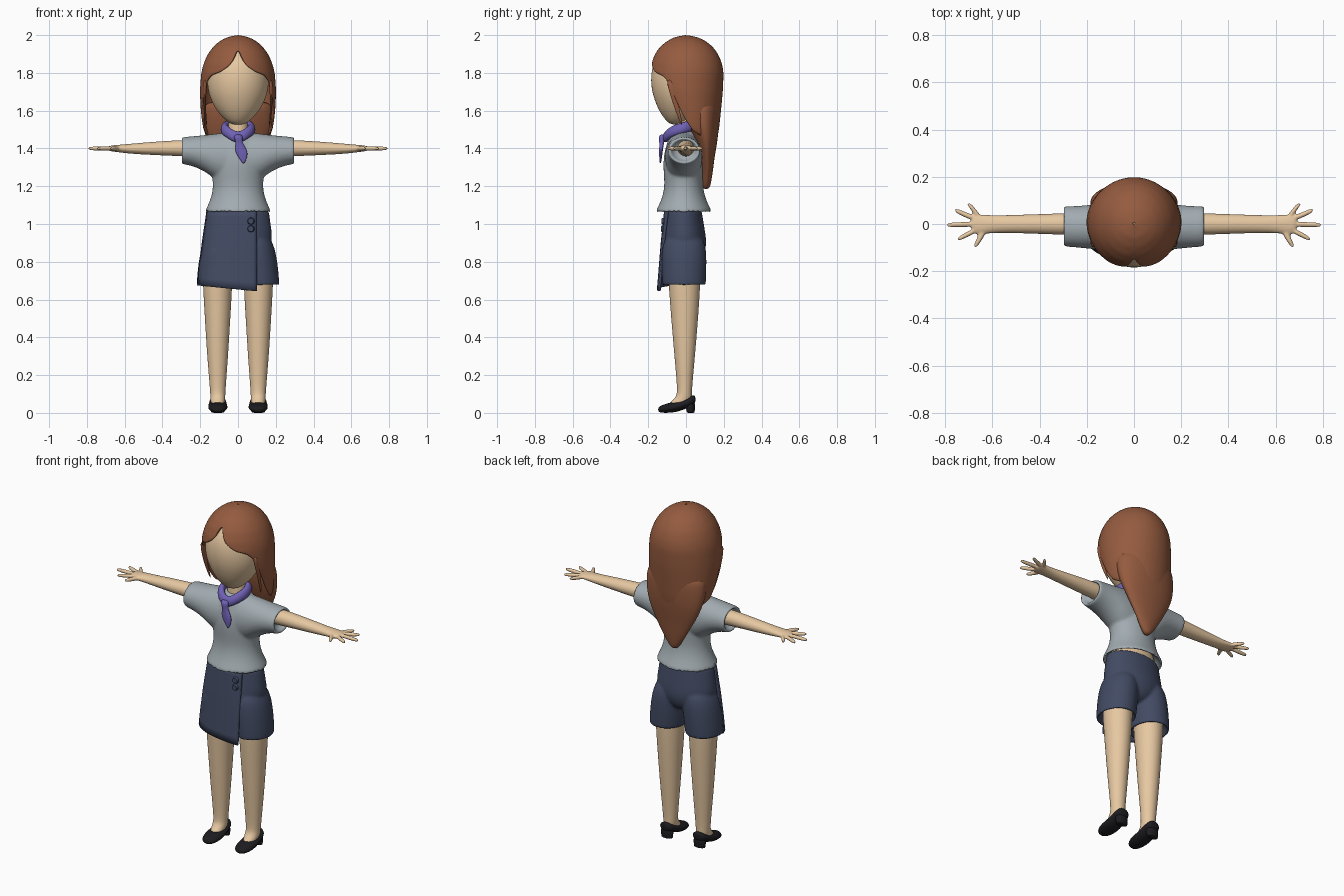
import bpy, bmesh
from math import sin, cos, pi, radians
from mathutils import Vector, Matrix

COL = dict(skin=(.80, .58, .36), hair=(.30, .105, .05), shirt=(.36, .41, .44),
           navy=(.055, .07, .125), black=(.012, .012, .015), purple=(.16, .12, .46))
MATS = {}
for k, c in COL.items():
    MATS[k] = bpy.data.materials.new(k)
    MATS[k].diffuse_color = (*c, 1)


def loft(bm, axis, rings, n=20):
    """Closed tube of ellipses; ring = (position on axis, centre 1, centre 2, radius 1, radius 2)."""
    loops = []
    for p, a, b, ra, rb in rings:
        loop = []
        for i in range(n):
            u, v = a + ra * cos(2 * pi * i / n), b + rb * sin(2 * pi * i / n)
            loop.append(bm.verts.new({'x': (p, u, v), 'y': (u, p, v), 'z': (u, v, p)}[axis]))
        loops.append(loop)
    for l, m in zip(loops, loops[1:]):
        for i in range(n):
            bm.faces.new((l[i], l[(i + 1) % n], m[(i + 1) % n], m[i]))
    bm.faces.new(loops[0])
    bm.faces.new(loops[-1])


def finish(name, bm, mat, mirror=False, sub=2, voxel=0, thick=0):
    bmesh.ops.recalc_face_normals(bm, faces=bm.faces)
    for f in bm.faces:
        f.smooth = True
    me = bpy.data.meshes.new(name)
    bm.to_mesh(me)
    bm.free()
    ob = bpy.data.objects.new(name, me)
    bpy.context.collection.objects.link(ob)
    me.materials.append(MATS[mat])
    if mirror:
        ob.modifiers.new("mirror", 'MIRROR').use_mirror_merge = False
    if thick:
        m = ob.modifiers.new("thickness", 'SOLIDIFY')
        m.thickness, m.offset = thick, -1
    if sub:
        m = ob.modifiers.new("subdivision", 'SUBSURF')
        m.levels = m.render_levels = sub
    if voxel:
        m = ob.modifiers.new("union", 'REMESH')
        m.mode, m.voxel_size, m.use_smooth_shade = 'VOXEL', voxel, True
        m = ob.modifiers.new("soften", 'SMOOTH')
        m.factor, m.iterations = .5, 5
    return ob


def part(name, mat, *tubes, **kw):
    bm = bmesh.new()
    for axis, rings in tubes:
        loft(bm, axis, rings)
    return finish(name, bm, mat, **kw)


def interp(table, x):
    for a, b in zip(table, table[1:]):
        if x <= b[0]:
            t = max(0, (x - a[0]) / (b[0] - a[0]))
            return [p + (q - p) * t for p, q in zip(a[1:], b[1:])]
    return list(table[-1][1:])


# head, neck and midriff
part("head", 'skin', ('z', [(1.525, 0, -.05, .03, .03), (1.55, 0, -.045, .07, .065), (1.6, 0, -.035, .115, .11),
     (1.66, 0, -.03, .148, .14), (1.72, 0, -.03, .164, .156), (1.8, 0, -.025, .168, .164),
     (1.88, 0, -.015, .15, .15), (1.94, 0, 0, .105, .105), (1.965, 0, 0, .05, .05)]))
part("neck", 'skin', ('z', [(1.42, 0, -.01, .06, .055), (1.5, 0, -.01, .052, .05), (1.6, 0, -.01, .05, .05)]))
part("midriff", 'skin', ('z', [(1.03, 0, -.01, .145, .09), (1.08, 0, -.01, .14, .09), (1.15, 0, -.01, .12, .085)]))

# arms with spread fingers
part("arms", 'skin',
     ('x', [(.22, 0, 1.4, .05, .048), (.3, 0, 1.402, .046, .043), (.45, 0, 1.4, .041, .036),
            (.59, 0, 1.398, .036, .025), (.64, -.002, 1.4, .043, .019), (.675, -.002, 1.4, .044, .015),
            (.69, 0, 1.4, .03, .012)]),
     ('x', [(.66, 0, 1.4, .013, .012), (.75, -.003, 1.4, .011, .011), (.785, -.004, 1.4, .01, .01), (.793, -.004, 1.4, .005, .005)]),
     ('x', [(.66, .018, 1.4, .014, .012), (.72, .041, 1.4, .012, .011), (.752, .056, 1.4, .011, .01), (.76, .06, 1.4, .005, .005)]),
     ('x', [(.66, -.02, 1.4, .014, .012), (.71, -.046, 1.4, .012, .011), (.74, -.061, 1.4, .011, .01), (.748, -.065, 1.4, .005, .005)]),
     ('y', [(.02, .65, 1.4, .015, .012), (.06, .68, 1.4, .012, .011), (.083, .697, 1.4, .011, .01), (.09, .702, 1.4, .005, .005)]),
     ('y', [(-.02, .635, 1.4, .018, .013), (-.06, .652, 1.4, .013, .012), (-.092, .67, 1.4, .011, .01), (-.1, .675, 1.4, .005, .005)]),
     mirror=True, sub=1, voxel=.005)

# legs, shoes and heels
part("legs", 'skin', ('z', [(.04, .107, -.035, .036, .06), (.06, .107, -.025, .038, .055), (.085, .107, -.01, .04, .042),
     (.12, .107, -.007, .041, .038), (.3, .108, -.007, .056, .055), (.5, .108, -.007, .068, .072),
     (.68, .108, -.008, .079, .085), (.8, .108, -.01, .08, .088)]), mirror=True)
part("shoes", 'black', ('y', [(-.148, .107, .018, .018, .012), (-.13, .107, .02, .04, .02), (-.09, .107, .027, .051, .027),
     (-.05, .107, .032, .052, .028), (-.01, .107, .046, .048, .028), (.025, .107, .062, .044, .029),
     (.042, .107, .068, .036, .027), (.05, .107, .07, .018, .016)]), mirror=True)
part("heels", 'black', ('z', [(0, .107, .025, .034, .02), (.004, .107, .025, .036, .021), (.03, .107, .023, .037, .025),
     (.06, .107, .02, .04, .03)]), mirror=True, sub=1)

# shorts: pelvis and two flared legs with hollow hems
part("shorts", 'navy',
     ('z', [(.79, 0, -.01, .06, .07), (.84, 0, -.01, .14, .11), (.9, 0, -.01, .187, .122), (.97, 0, -.012, .18, .113),
            (1.05, 0, -.013, .168, .1), (1.09, 0, -.013, .165, .097)]),
     ('z', [(.74, .114, -.01, .075, .085), (.68, .116, -.01, .09, .103), (.668, .117, -.01, .1, .113),
            (.68, .117, -.01, .104, .117), (.78, .108, -.01, .105, .12), (.88, .096, -.01, .1, .12), (.95, .09, -.01, .07, .09)]),
     mirror=True, sub=2, voxel=.008)

# wrap panel over the front of the shorts
bm = bmesh.new()
NX, NZ = 16, 10
grid = []
for j in range(NZ + 1):
    row = []
    for i in range(NX + 1):
        u, v = i / NX, j / NZ
        z = 1.08 - v * (.405 + .03 * u)
        rx, ry = interp([(.64, .222, .155), (.75, .213, .146), (.9, .195, .134), (1.08, .168, .115)], z)
        x = -rx * .985 * (1 - u) + .1 * u
        y = -.005 - (ry - .005) * (1 - abs(x / rx) ** 2.5) ** .4
        row.append(bm.verts.new((x, y, z)))
    grid.append(row)
for a, b in zip(grid, grid[1:]):
    for i in range(NX):
        bm.faces.new((a[i], b[i], b[i + 1], a[i + 1]))
finish("wrap_panel", bm, 'navy', sub=0, thick=.012)

# two buttons
for k, z in enumerate((1.015, .975)):
    bm = bmesh.new()
    bmesh.ops.create_cone(bm, cap_ends=True, segments=20, radius1=.019, radius2=.015, depth=.012,
                          matrix=Matrix.Translation((.068, -.123 - .004 * k, z)) @ Matrix.Rotation(pi / 2, 4, 'X'))
    finish(f"button_{k + 1}", bm, 'navy', sub=0)
    bpy.data.objects[f"button_{k + 1}"].data.shade_flat()

# shirt: flared body and shoulder yoke ending in hollow sleeves
part("shirt", 'shirt',
     ('z', [(1.13, 0, -.01, .11, .08), (1.09, 0, -.011, .145, .12), (1.064, 0, -.012, .16, .132), (1.062, 0, -.012, .177, .15),
            (1.075, 0, -.012, .174, .147), (1.13, 0, -.012, .146, .118), (1.2, 0, -.012, .131, .101),
            (1.28, 0, -.014, .143, .107), (1.36, 0, -.015, .155, .106), (1.43, 0, -.012, .135, .09),
            (1.48, 0, -.01, .09, .07), (1.495, 0, -.01, .06, .05)]),
     ('x', [(0, -.012, 1.35, .1, .135), (.08, -.012, 1.35, .1, .135), (.13, -.012, 1.36, .1, .118), (.17, -.012, 1.373, .096, .1),
            (.22, -.012, 1.383, .091, .084), (.27, -.011, 1.388, .087, .075), (.3, -.01, 1.388, .087, .072),
            (.302, -.01, 1.388, .072, .059), (.275, -.01, 1.39, .062, .055), (.26, -.01, 1.395, .04, .04)]),
     mirror=True, sub=2, voxel=.008)

# neck scarf: tilted roll, knot and hanging tail
bm = bmesh.new()
N, M = 32, 12
vs = []
for i in range(N):
    t = 2 * pi * i / N
    f = max(0, cos(t))                      # t = 0 at the front
    c = Vector((.073 * sin(t), -.03 - .075 * cos(t), 1.505 - .022 * cos(t) - .022 * f ** 4))
    out = Vector((sin(t), -cos(t), -.25))
    vs.append([bm.verts.new(c + out * .02 * cos(2 * pi * j / M) + Vector((0, 0, .03 * sin(2 * pi * j / M)))) for j in range(M)])
for i in range(N):
    for j in range(M):
        p, q, k = vs[i], vs[(i + 1) % N], (j + 1) % M
        bm.faces.new((p[j], q[j], q[k], p[k]))
finish("scarf", bm, 'purple', sub=1)
part("scarf_tail", 'purple', ('z', [(1.475, .0, -.12, .02, .018), (1.455, .002, -.128, .024, .018), (1.43, .006, -.128, .016, .012),
     (1.39, .016, -.133, .034, .01), (1.36, .024, -.134, .027, .008), (1.32, .03, -.136, .005, .004)]))

# hair cap: strands run from the crown down to a hairline set by the angle
SHELL = [(1.19, .03, .03, .1), (1.45, .165, .045, .12), (1.5, .185, .035, .14), (1.6, .197, .02, .165), (1.7, .202, .005, .19),
         (1.8, .195, .002, .197), (1.85, .182, .002, .189), (1.9, .16, .002, .168), (1.94, .13, .002, .138),
         (1.97, .095, .002, .1), (1.99, .055, .001, .058), (2.0, .004, 0, .004)]
EDGE = [(0, 1.93), (8, 1.87), (16, 1.835), (30, 1.805), (48, 1.785), (60, 1.75), (68, 1.66), (76, 1.56), (90, 1.49), (110, 1.46), (180, 1.45)]
bm = bmesh.new()
N, M = 80, 22
rows = []
for i in range(N):
    deg = 360 * i / N
    low = interp(EDGE, min(deg, 360 - deg))[0]
    t, row = radians(deg), []
    for j in range(M + 1):
        s = j / M
        z = 2.0 - (2.0 - low) * s ** 1.7
        rx, cy, ry = interp(SHELL, z)
        row.append(bm.verts.new((rx * sin(t), cy - ry * cos(t), z)))
    rows.append(row)
for i in range(N):
    p, q = rows[i], rows[(i + 1) % N]
    for j in range(M):
        bm.faces.new((p[j], q[j], q[j + 1], p[j + 1]))
bmesh.ops.remove_doubles(bm, verts=[r[0] for r in rows], dist=.002)
finish("hair_cap", bm, 'hair', sub=1, thick=.012)

# long back hair tapering to a point, and thin locks beside the face
part("back_hair", 'hair', ('z', [(1.66, 0, .08, .17, .09), (1.6, 0, .085, .19, .095), (1.5, 0, .097, .187, .078), (1.42, 0, .11, .16, .054),
     (1.35, 0, .113, .122, .038), (1.28, 0, .115, .082, .028), (1.22, 0, .11, .045, .023), (1.195, 0, .107, .025, .02),
     (1.185, 0, .105, .01, .01)]))
part("side_locks", 'hair', ('z', [(1.77, .172, -.085, .012, .025), (1.68, .178, -.065, .008, .018), (1.6, .175, -.045, .005, .012),
     (1.52, .165, -.02, .002, .004)]), mirror=True, sub=1)
